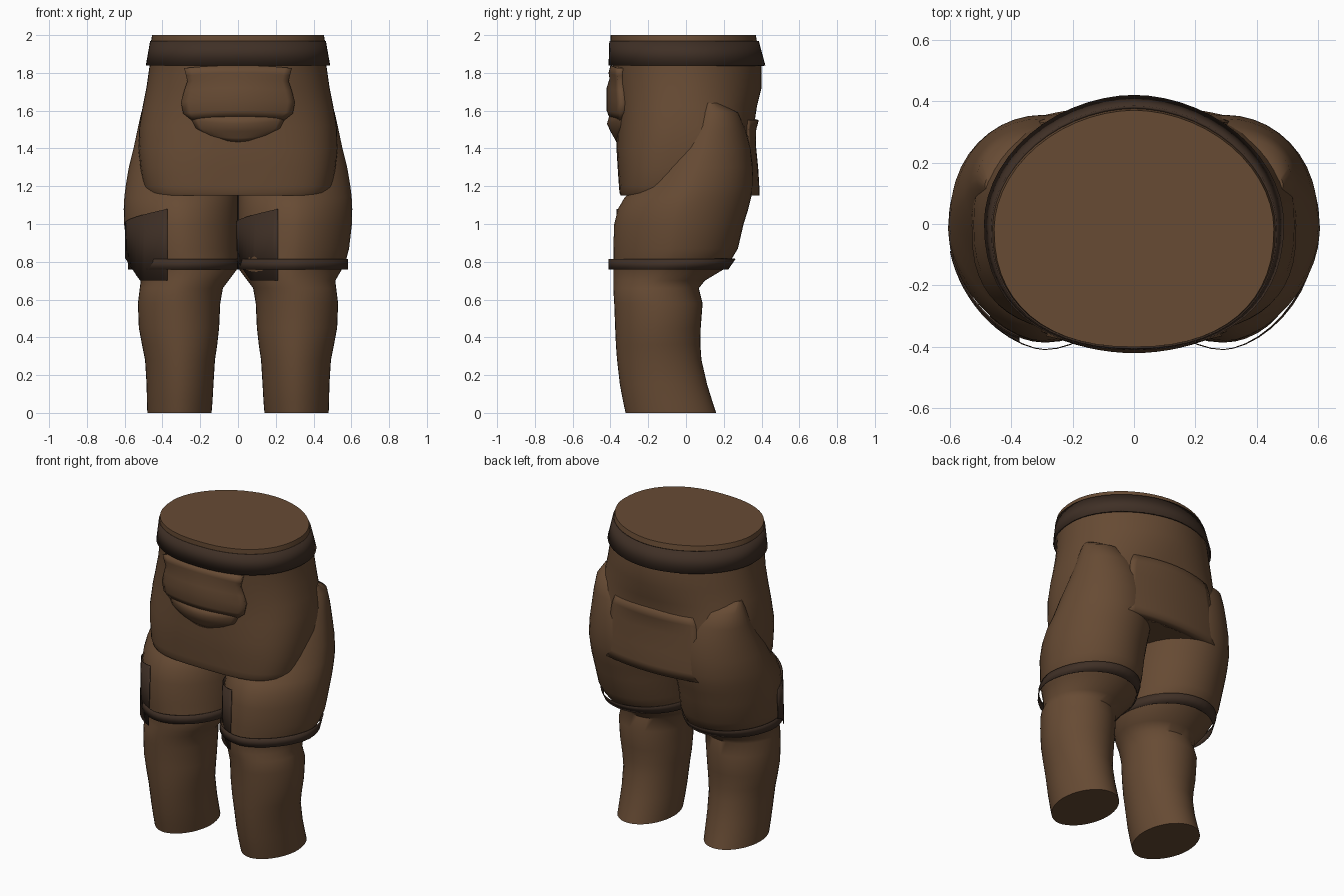
import bpy, math

if "Cube" in bpy.data.objects:
    bpy.data.objects.remove(bpy.data.objects["Cube"])


def material(name, rgb):
    m = bpy.data.materials.new(name)
    m.diffuse_color = (*rgb, 1)
    m.use_nodes = True
    m.node_tree.nodes["Principled BSDF"].inputs["Base Color"].default_value = m.diffuse_color
    return m


BROWN = material("brown cloth", (0.135, 0.070, 0.034))
DARK = material("dark leather", (0.050, 0.029, 0.019))


def finish(name, verts, faces, mat, thick=0, angle=50):
    mesh = bpy.data.meshes.new(name)
    mesh.from_pydata(verts, [], faces)
    mesh.materials.append(mat)
    ob = bpy.data.objects.new(name, mesh)
    bpy.context.collection.objects.link(ob)
    if thick:
        mod = ob.modifiers.new("thickness", 'SOLIDIFY')
        mod.thickness, mod.offset = thick, -1
    bpy.ops.object.select_all(action='DESELECT')
    ob.select_set(True)
    bpy.context.view_layer.objects.active = ob
    bpy.ops.object.shade_smooth_by_angle(angle=math.radians(angle))
    return ob


def oval(a, n):
    """Point on a unit squared oval at angle a."""
    c, s = math.cos(a), math.sin(a)
    return math.copysign(abs(c) ** (2 / n), c), math.copysign(abs(s) ** (2 / n), s)


def loft(name, rings, mat, seg=40, cap=True, thick=0):
    """Tube of rings (z, x0, x1, y0, y1, squareness of back, front left, front right)."""
    verts, faces = [], []
    for z, x0, x1, y0, y1, nb, nl, nr in rings:
        for i in range(seg):
            a = 2 * math.pi * i / seg
            u, v = oval(a, nb if i <= seg // 2 else nl if i < seg * 3 / 4 else nr)
            verts.append(((x0 + x1) / 2 + (x1 - x0) / 2 * u, (y0 + y1) / 2 + (y1 - y0) / 2 * v, z))
    for r in range(len(rings) - 1):
        for i in range(seg):
            j = (i + 1) % seg
            faces.append((r * seg + i, r * seg + j, (r + 1) * seg + j, (r + 1) * seg + i))
    if cap:
        top = (len(rings) - 1) * seg
        faces += [tuple(reversed(range(seg))), tuple(range(top, top + seg))]
    return finish(name, verts, faces, mat, thick)


def panel(name, rows, mat, thick, droop=0.0, cols=16):
    """Curved cloth panel from rows of (z, half width, y middle, y edge)."""
    verts, faces = [], []
    for z, w, ym, ye in rows:
        for i in range(cols + 1):
            u = 2 * i / cols - 1
            verts.append((u * w, ym + (ye - ym) * u * u, z + droop * u * u))
    front = rows[0][2] < 0
    k = cols + 1
    for r in range(len(rows) - 1):
        for i in range(cols):
            f = (r * k + i, r * k + i + 1, (r + 1) * k + i + 1, (r + 1) * k + i)
            faces.append(f if front else f[::-1])
    return finish(name, verts, faces, mat, thick)


# hips with the skirt-like hem: half width, front, back, squareness back and front
hips = [(1.15, .478, -.345, .335, 2.6, 3.3), (1.165, .488, -.352, .34, 2.6, 3.3),
        (1.2, .505, -.355, .345, 2.7, 3.2), (1.3, .518, -.362, .355, 2.8, 3.0),
        (1.4, .528, -.368, .36, 2.8, 2.75), (1.52, .522, -.365, .36, 2.5, 2.5),
        (1.62, .505, -.368, .375, 2.15, 2.4), (1.72, .485, -.378, .40, 1.95, 2.35),
        (1.84, .468, -.39, .40, 1.9, 2.3), (1.97, .46, -.40, .375, 1.9, 2.3),
        (2.0, .455, -.40, .37, 1.9, 2.3)]
loft("hips", [(z, -w, w, a, b, n, m, m) for z, w, a, b, n, m in hips], BROWN, seg=56)

# belt
loft("belt", [(1.84, -.488, .488, -.41, .42, 1.9, 2.3, 2.3),
              (1.97, -.465, .465, -.406, .385, 1.9, 2.3, 2.3)], DARK, seg=56, cap=False, thick=.01)

# legs, with baggy thighs gathered above the knee
leg = [(0, .14, .48, -.32, .16), (.06, .135, .482, -.333, .14), (.15, .13, .484, -.35, .112),
       (.28, .122, .492, -.365, .082), (.36, .11, .508, -.371, .076), (.45, .10, .525, -.375, .078),
       (.58, .094, .53, -.38, .088), (.66, .08, .52, -.385, .068),
       (.70, .05, .515, -.385, .10), (.76, .005, .55, -.385, .20), (.82, 0, .575, -.385, .245),
       (.87, 0, .588, -.385, .275), (1.0, 0, .603, -.38, .305), (1.08, 0, .605, -.36, .33),
       (1.14, 0, .602, -.325, .345), (1.2, 0, .595, -.265, .355), (1.3, .02, .578, -.20, .354),
       (1.4, .06, .553, -.13, .342), (1.5, .12, .532, -.05, .315), (1.59, .22, .512, .015, .275),
       (1.64, .32, .485, .07, .18)]
for side, label, shift in ((1, "left", .285), (-1, "right", -.30)):
    rings = []
    for z, a, b, c, d in leg:
        outer = 1.86 if z < .7 else 1.7
        ns = (1.9, outer) if side > 0 else (outer, 1.9)
        rings.append((z, *sorted((side * a, side * b)), c, d, 2, *ns))
    loft(label + "_leg", rings, BROWN)

    # strap around the thigh
    xs = sorted((side * 0.0, side * .582))
    loft(label + "_strap", [(.76, *xs, -.41, .225, 2, *ns), (.815, *xs, -.41, .262, 2, *ns)],
         DARK, cap=False, thick=.003)

    # leather patch wrapped round one side of the thigh
    verts, faces, n = [], [], 12
    for i in range(n + 1):
        t = i / n
        u, v = oval(math.radians(253 - 62 * t), 1.75)
        x = .305 * u
        top = 1.08 - .07 * t
        bottom = .70 + .13 * max(0, (abs(x) - .22) / .085)
        verts += [(shift + x, -.035 + .368 * v, bottom), (shift + x, -.035 + .35 * v, top)]
        if i:
            faces.append((2 * i, 2 * i - 2, 2 * i - 1, 2 * i + 1))
    finish(label + "_thigh_patch", verts, faces, DARK, .005)

# front pouch: upper pocket and the sagging fold below it
panel("pouch_pocket", [(1.56, .24, -.405, -.35), (1.60, .29, -.42, -.35),
                       (1.66, .302, -.42, -.35), (1.72, .285, -.42, -.355), (1.77, .268, -.405, -.36),
                       (1.80, .275, -.41, -.365), (1.84, .285, -.40, -.365)],
      BROWN, .05, droop=-.015)
panel("pouch_fold", [(1.435, .11, -.37, -.355), (1.455, .18, -.38, -.35), (1.49, .225, -.40, -.35),
                     (1.53, .245, -.418, -.35), (1.58, .26, -.405, -.345)], BROWN, .045, droop=.02)

# rear flap hanging from a slit
panel("rear_flap", [(1.15, .33, .388, .345), (1.2, .33, .388, .345), (1.3, .325, .382, .342),
                    (1.42, .31, .37, .335), (1.5, .30, .372, .33), (1.55, .28, .385, .33)],
      BROWN, .06)
